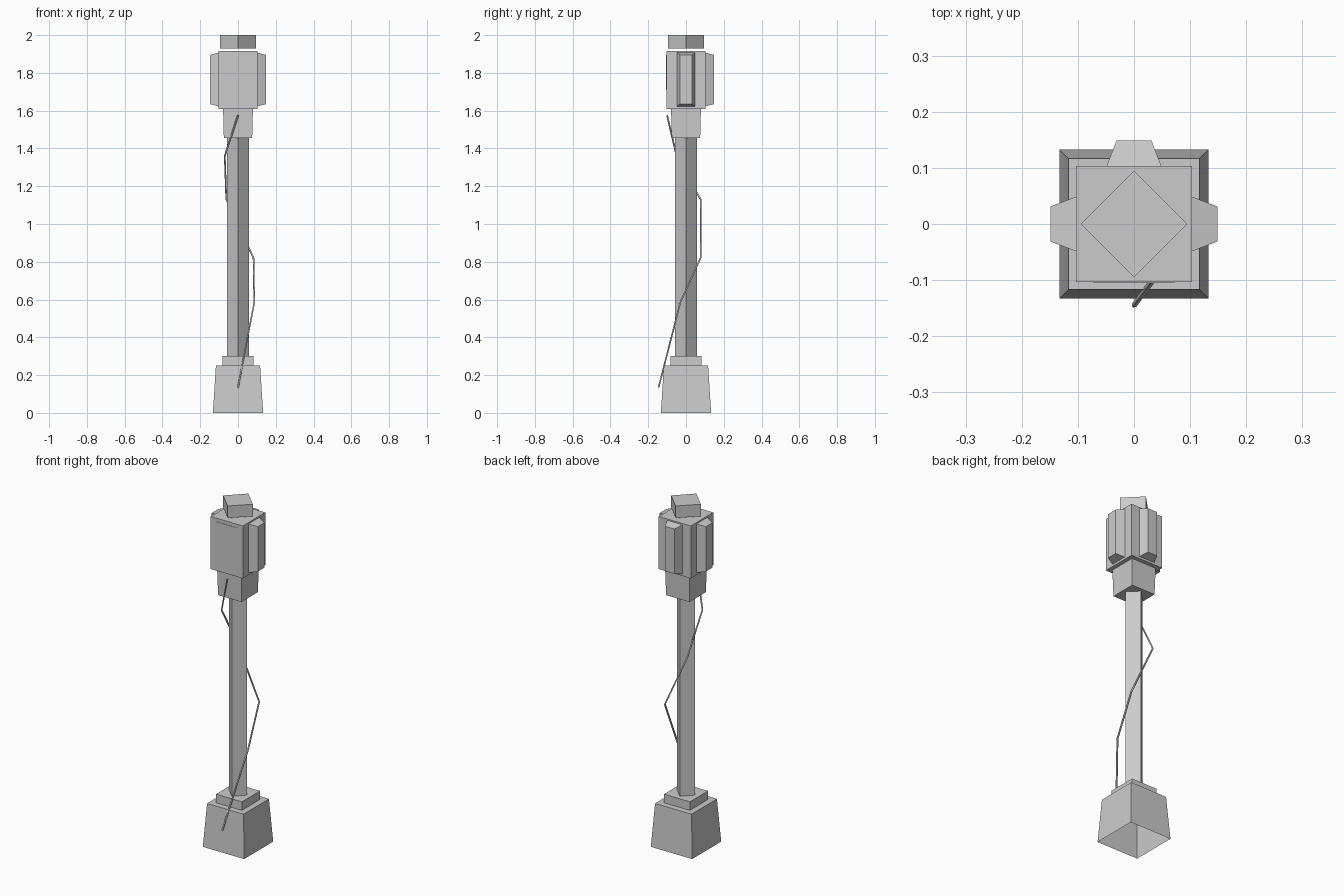
import bpy, bmesh
from math import pi, sqrt
from mathutils import Matrix, Vector

cube = bpy.data.objects.get("Cube")
if cube:
    bpy.data.objects.remove(cube, do_unlink=True)

COLOUR = (0.6, 0.6, 0.6, 1.0)
grey = bpy.data.materials.new("plain_grey")
grey.use_nodes = True
grey.diffuse_color = COLOUR
grey.node_tree.nodes["Principled BSDF"].inputs["Base Color"].default_value = COLOUR


def add_object(name, data):
    obj = bpy.data.objects.new(name, data)
    bpy.context.collection.objects.link(obj)
    data.materials.append(grey)
    return obj


def frustum(name, low, high, z0, z1, turn=0.0, open_bottom=False):
    """Four-sided block with half-widths low and high."""
    bm = bmesh.new()
    bmesh.ops.create_cone(bm, cap_ends=True, segments=4, radius1=low * sqrt(2),
                          radius2=high * sqrt(2), depth=z1 - z0)
    spin = Matrix.Rotation(pi / 4 + turn, 4, 'Z')
    bm.transform(Matrix.Translation((0, 0, (z0 + z1) / 2)) @ spin)
    if open_bottom:
        bm.normal_update()
        floor = [f for f in bm.faces if f.normal.z < -0.9]
        bmesh.ops.delete(bm, geom=floor, context='FACES_ONLY')
    mesh = bpy.data.meshes.new(name)
    bm.to_mesh(mesh)
    bm.free()
    return add_object(name, mesh)


def side_fin(name, angle):
    """Tapered housing standing out from one side of the head."""
    bm = bmesh.new()
    bmesh.ops.create_cube(bm, size=2)
    for v in bm.verts:
        outer = v.co.x > 0
        v.co = Vector((0.149 if outer else 0.10,
                       v.co.y * (0.031 if outer else 0.05),
                       1.765 + v.co.z * (0.130 if outer else 0.143)))
    bm.transform(Matrix.Rotation(angle, 4, 'Z'))
    mesh = bpy.data.meshes.new(name)
    bm.to_mesh(mesh)
    bm.free()
    return add_object(name, mesh)


# Foot, post and head
frustum("base", 0.133, 0.117, 0.0, 0.25, open_bottom=True)
frustum("base_step", 0.083, 0.083, 0.25, 0.30)
frustum("post", 0.057 / sqrt(2), 0.057 / sqrt(2), 0.30, 1.46, turn=pi / 4)
frustum("collar", 0.075, 0.079, 1.455, 1.61)
frustum("head", 0.103, 0.103, 1.61, 1.915)
frustum("top_cap", 0.095 / sqrt(2), 0.095 / sqrt(2), 1.93, 2.0, turn=pi / 4)

# Housings on the left, back and right of the head
for label, angle in (("left", 0), ("back", pi / 2), ("right", pi)):
    side_fin(label + "_fin", angle)

# Thin panel on the front of the head
bm = bmesh.new()
bmesh.ops.create_cube(bm, size=1)
bm.transform(Matrix.Translation((0, -0.103, 1.803)) @ Matrix.Diagonal((0.145, 0.004, 0.183, 1)))
panel = bpy.data.meshes.new("front_panel")
bm.to_mesh(panel)
bm.free()
add_object("front_panel", panel)

# Cable winding up around the post
path = [(0, -0.145, 0.135), (0.086, -0.03, 0.585), (0.082, 0.077, 0.82),
        (-0.062, 0.077, 1.13), (-0.07, -0.05, 1.36), (0, -0.10, 1.575)]
curve = bpy.data.curves.new("cable", 'CURVE')
curve.dimensions = '3D'
curve.bevel_depth = 0.005
curve.bevel_resolution = 0
curve.use_fill_caps = True
spline = curve.splines.new('POLY')
spline.points.add(len(path) - 1)
for point, co in zip(spline.points, path):
    point.co = (*co, 1)
add_object("cable", curve)
